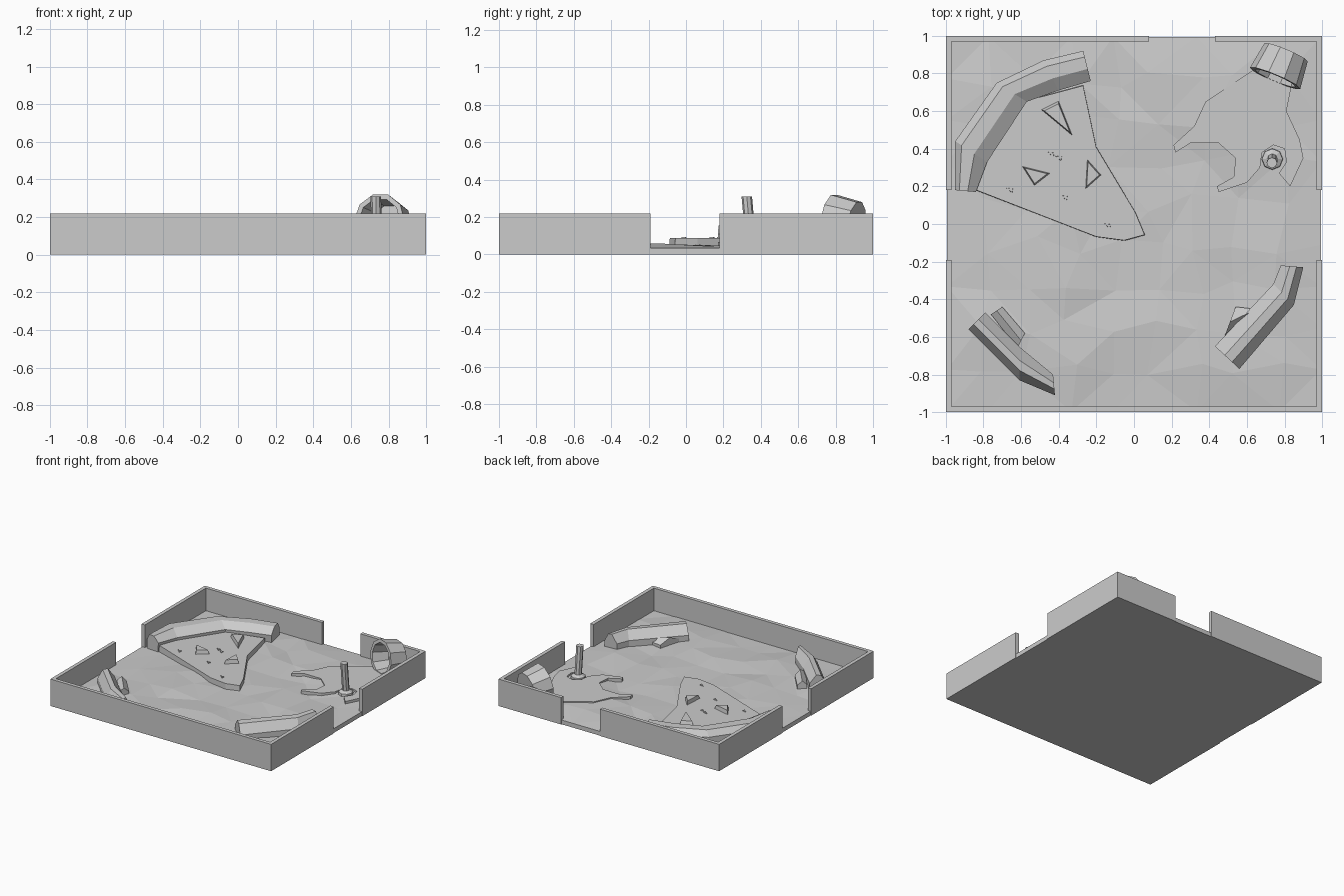
import bpy, bmesh, math, random
from mathutils import Vector

if "Cube" in bpy.data.objects:
    bpy.data.objects.remove(bpy.data.objects["Cube"])

random.seed(4)


def finish(name, bm):
    bmesh.ops.recalc_face_normals(bm, faces=bm.faces)
    me = bpy.data.meshes.new(name)
    bm.to_mesh(me)
    bm.free()
    ob = bpy.data.objects.new(name, me)
    bpy.context.collection.objects.link(ob)
    return ob


def loft(name, rings, cap=True, closed=False):
    """Skin a list of equal-length closed rings."""
    bm = bmesh.new()
    vs = [[bm.verts.new(p) for p in r] for r in rings]
    n = len(vs[0])
    pairs = list(zip(vs, vs[1:])) + ([(vs[-1], vs[0])] if closed else [])
    for a, b in pairs:
        for i in range(n):
            j = (i + 1) % n
            bm.faces.new((a[i], a[j], b[j], b[i]))
    if cap:
        bm.faces.new(vs[0])
        bm.faces.new(vs[-1])
    return finish(name, bm)


def prism(name, pts, z0, z1, taper=1.0):
    cx = sum(p[0] for p in pts) / len(pts)
    cy = sum(p[1] for p in pts) / len(pts)
    top = [(cx + (x - cx) * taper, cy + (y - cy) * taper, z1) for x, y in pts]
    return loft(name, [[(x, y, z0) for x, y in pts], top])


def ridge(name, pairs, profile):
    """Loft a cross-section (t across, z) between two edge lines."""
    return loft(name, [[(a[0] + (b[0] - a[0]) * t, a[1] + (b[1] - a[1]) * t, z)
                        for t, z in profile] for a, b in pairs])


def box(name, x0, x1, y0, y1, z0, z1):
    return prism(name, [(x0, y0), (x1, y0), (x1, y1), (x0, y1)], z0, z1)


# Uneven low-poly ground slab
bm = bmesh.new()
bmesh.ops.create_grid(bm, x_segments=9, y_segments=9, size=0.995)
low = bmesh.ops.extrude_face_region(bm, geom=bm.faces[:])['geom']
upper = [v for v in low if isinstance(v, bmesh.types.BMVert)]
for v in upper:
    edge = max(abs(v.co.x), abs(v.co.y)) > 0.98
    v.co.z = 0.035 if edge else 0.047 + random.uniform(-0.012, 0.014)
    if not edge:
        v.co.x += random.uniform(-0.05, 0.05)
        v.co.y += random.uniform(-0.05, 0.05)
bmesh.ops.triangulate(bm, faces=[f for f in bm.faces if all(v in set(upper) for v in f.verts)])
finish("ground", bm)

# Low walls with three openings
H, T = 0.22, 0.97
box("front_wall", -1, 1, -1, -T, 0, H)
box("back_wall_left", -1, 0.08, T, 1, 0, H)
box("back_wall_right", 0.43, 1, T, 1, 0, H)
for side, a, b in (("left", -1, -T), ("right", T, 1)):
    box(side + "_wall_front", a, b, -T, -0.19, 0, H)
    box(side + "_wall_back", a, b, 0.18, T, 0, H)

# Pizza slice, crust and toppings
prism("slice", [(-0.87, 0.19), (-0.2, -0.07), (-0.05, -0.09), (0.06, -0.06), (0.01, 0.06),
                (-0.2, 0.41), (-0.27, 0.74), (-0.57, 0.66), (-0.78, 0.34)], 0.02, 0.088, 0.99)
ridge("crust",
      [((-0.95, 0.18), (-0.84, 0.17)), ((-0.95, 0.44), (-0.78, 0.33)),
       ((-0.73, 0.75), (-0.57, 0.65)), ((-0.48, 0.87), (-0.40, 0.71)),
       ((-0.27, 0.92), (-0.23, 0.76))],
      [(0, .03), (0, .11), (.2, .155), (.6, .155), (1, .11), (.95, .03)])
for i, tri in enumerate(([(-.50, .61), (-.40, .66), (-.32, .46)],
                         [(-.60, .31), (-.44, .27), (-.53, .20)],
                         [(-.25, .35), (-.17, .26), (-.26, .18)])):
    prism("topping_%d" % i, tri, 0.07, 0.118, 0.75)
for i, (x, y) in enumerate(((-.44, .37), (-.66, .18), (-.37, .14), (-.14, -.01), (-.40, .35))):
    prism("crumb_%d" % i, [(x - .025, y + .015), (x + .02, y + .01), (x + .015, y - .02)],
          0.07, 0.094, 0.7)

# Scattered scraps by the front corners
big = [(0, .03), (0, .09), (.3, .16), (.6, .165), (1, .1), (1, .03)]
small = [(0, .03), (0, .08), (.5, .11), (1, .07), (1, .03)]
ridge("left_scrap", [((-.88, -.56), (-.79, -.47)), ((-.61, -.83), (-.60, -.66)),
                     ((-.42, -.91), (-.43, -.80))], big)
ridge("left_scrap_piece", [((-.76, -.48), (-.70, -.44)), ((-.62, -.66), (-.58, -.58))], small)
ridge("right_scrap", [((.56, -.77), (.43, -.65)), ((.85, -.43), (.74, -.32)),
                      ((.90, -.23), (.78, -.22))], big)
ridge("right_scrap_piece", [((.48, -.60), (.54, -.44)), ((.62, -.48), (.63, -.45))], small)

# Spilled drink
prism("puddle", [(.65, .83), (.38, .65), (.32, .52), (.21, .42), (.22, .38), (.30, .43), (.45, .43),
                 (.54, .35), (.53, .25), (.44, .20), (.45, .17), (.60, .22), (.67, .30), (.68, .38),
                 (.74, .42), (.80, .40), (.81, .33), (.77, .27), (.83, .20), (.90, .35), (.88, .45),
                 (.81, .60), (.84, .75)], 0.02, 0.066)


def circle(c, r, n=8, axis=(0, 0, 1), phase=0.0):
    q = Vector(axis).to_track_quat('Z', 'Y')
    return [Vector(c) + q @ Vector((r * math.cos(2 * math.pi * (i + phase) / n),
                                    r * math.sin(2 * math.pi * (i + phase) / n), 0))
            for i in range(n)]


# Straw standing in the puddle
loft("straw", [circle((.735, .345, .02), .06), circle((.735, .345, .07), .055),
               circle((.735, .345, .085), .028), circle((.733, .325, .31), .028)])

# Tipped, hollow cup with its mouth to the front
mouth, base = Vector((.75, .775, .182)), Vector((.808, .912, .162))
ax = (base - mouth).normalized()
loft("cup", [circle(mouth, .118, 10, ax), circle(mouth, .145, 10, ax), circle(base, .125, 10, ax)],
     cap=False)
loft("cup_inside", [circle(mouth, .118, 10, ax), circle(base - ax * .02, .10, 10, ax)], cap=False)
for nm, c, r in (("cup_floor", base - ax * .02, .10), ("cup_bottom", base, .125)):
    bm = bmesh.new()
    bm.faces.new([bm.verts.new(p) for p in circle(c, r, 10, ax)])
    finish(nm, bm)
